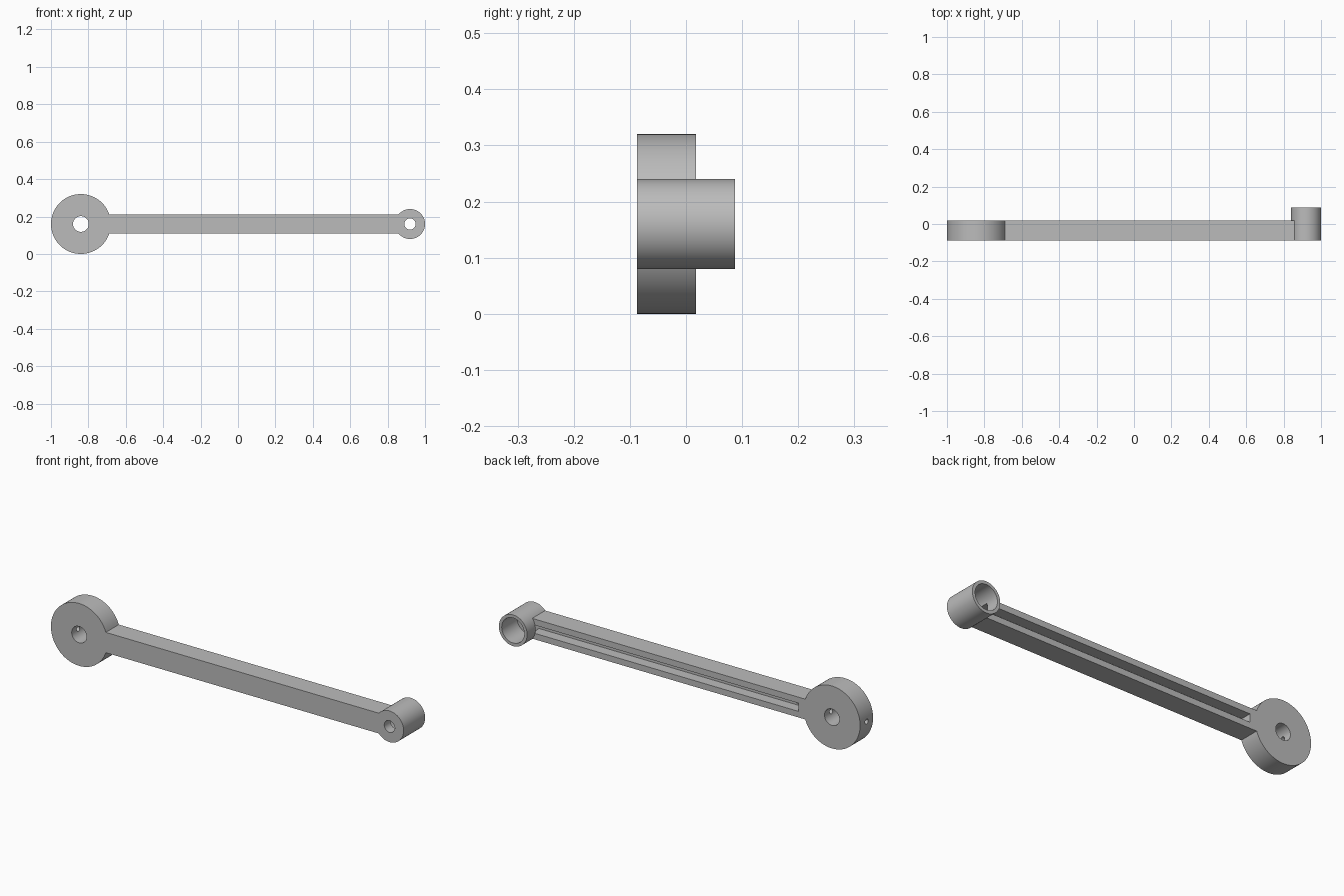
import bpy
from math import radians
from mathutils import Matrix

cube = bpy.data.objects.get("Cube")
if cube:
    bpy.data.objects.remove(cube, do_unlink=True)

# Shared dimensions
MID_Z = 0.16
FRONT, BACK, HUB_BACK = -0.087, 0.018, 0.087
BIG_X, SMALL_X = -0.84, 0.92
GROOVE_FLOOR = -0.037

grey = bpy.data.materials.new("plain_grey")
grey.use_nodes = True
colour = (0.5, 0.5, 0.5, 1)
grey.diffuse_color = colour
grey.node_tree.nodes["Principled BSDF"].inputs["Base Color"].default_value = colour


def cylinder(name, radius, start, end, centre, axis="Y", sides=96):
    """Cylinder from start to end along an axis, centred on the other two."""
    bpy.ops.mesh.primitive_cylinder_add(vertices=sides, radius=radius, depth=end - start)
    ob = bpy.context.object
    ob.name = name
    mid = (start + end) / 2
    if axis == "Y":
        turn, place = Matrix.Rotation(radians(90), 4, "X"), (centre[0], mid, centre[1])
    else:
        turn, place = Matrix.Rotation(radians(90), 4, "Y"), (mid, centre[0], centre[1])
    ob.data.transform(Matrix.Translation(place) @ turn)
    return ob


def box(name, low, high):
    bpy.ops.mesh.primitive_cube_add(size=1)
    ob = bpy.context.object
    ob.name = name
    size = [h - l for l, h in zip(low, high)]
    mid = [(h + l) / 2 for l, h in zip(low, high)]
    ob.data.transform(Matrix.Translation(mid) @ Matrix.Diagonal((*size, 1)))
    return ob


def combine(target, tool, operation):
    """Apply a boolean and discard the tool."""
    mod = target.modifiers.new(tool.name, "BOOLEAN")
    mod.operation, mod.solver, mod.object = operation, "EXACT", tool
    bpy.context.view_layer.objects.active = target
    bpy.ops.object.modifier_apply(modifier=mod.name)
    bpy.data.objects.remove(tool, do_unlink=True)


# Solid body: straight bar joining a wide hub and a long narrow hub
arm = box("lever_arm", (BIG_X, FRONT, MID_Z - 0.052), (SMALL_X, BACK, MID_Z + 0.052))
for hub in (
    cylinder("wide_hub", 0.16, FRONT, BACK, (BIG_X, MID_Z)),
    cylinder("narrow_hub", 0.08, FRONT, HUB_BACK, (SMALL_X, MID_Z)),
):
    combine(arm, hub, "UNION")

# Bores, counterbore, rear groove and the cross drilling
for cutter in (
    cylinder("wide_bore", 0.042, -0.2, 0.2, (BIG_X, MID_Z)),
    cylinder("narrow_bore", 0.03, -0.2, 0.2, (SMALL_X, MID_Z)),
    cylinder("counterbore", 0.064, GROOVE_FLOOR, 0.2, (SMALL_X, MID_Z)),
    box("groove", (-0.65, GROOVE_FLOOR, MID_Z - 0.021), (SMALL_X, BACK + 0.001, MID_Z + 0.021)),
    cylinder("cross_hole", 0.013, -1.1, -0.6, (-0.035, MID_Z), "X", 32),
):
    combine(arm, cutter, "DIFFERENCE")

arm.data.materials.clear()
arm.data.materials.append(grey)
bpy.ops.object.select_all(action="DESELECT")
arm.select_set(True)
bpy.context.view_layer.objects.active = arm
bpy.ops.object.shade_smooth_by_angle(angle=radians(30))
